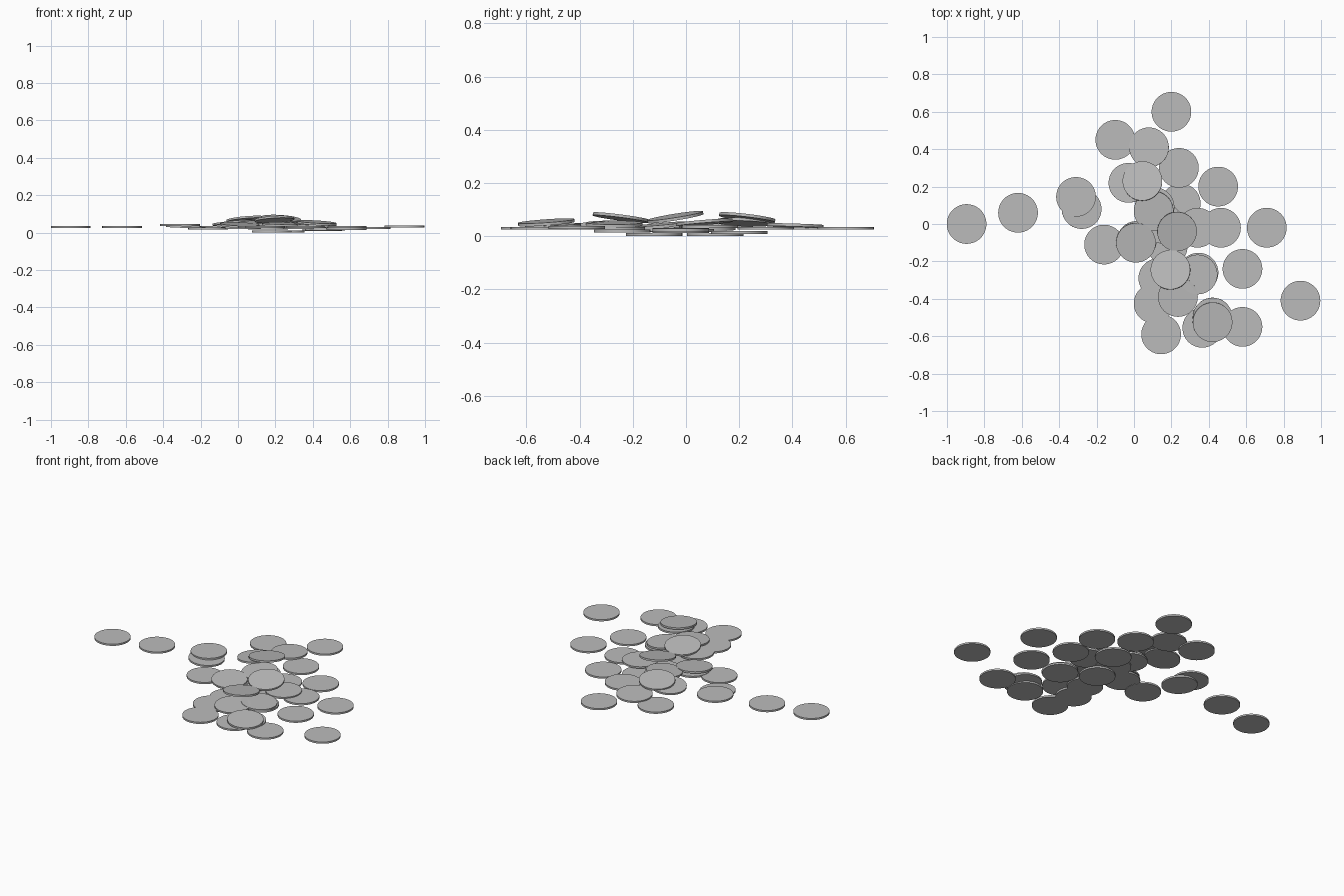
import bpy
import math
from mathutils import Vector

if "Cube" in bpy.data.objects:
    bpy.data.objects.remove(bpy.data.objects["Cube"], do_unlink=True)

RADIUS = 0.106
THICKNESS = 0.011
UNIT = 0.01  # the placements below are in hundredths

# Single flat metal colour
metal = bpy.data.materials.new("grey_metal")
metal.use_nodes = True
grey = (0.5, 0.5, 0.5, 1)
metal.diffuse_color = grey
metal.node_tree.nodes["Principled BSDF"].inputs["Base Color"].default_value = grey


def add_coin(name, x, y, z, slope_x=0, slope_y=0):
    """Add one disc centred at the given place, leaning by its slopes."""
    bpy.ops.mesh.primitive_cylinder_add(vertices=64, radius=RADIUS, depth=THICKNESS)
    coin = bpy.context.object
    coin.name = name
    coin.data.name = name
    coin.data.materials.append(metal)
    bpy.ops.object.shade_smooth_by_angle(angle=math.radians(30))
    coin.location = Vector((x, y, z)) * UNIT
    # The upper face points along the normal of the sloping plane
    normal = Vector((-slope_x * UNIT, -slope_y * UNIT, 1)).normalized()
    coin.rotation_mode = 'QUATERNION'
    coin.rotation_quaternion = Vector((0, 0, 1)).rotation_difference(normal)
    return coin


def add_coins(prefix, placements):
    """Add a numbered group of coins."""
    for number, placement in enumerate(placements, start=1):
        add_coin(f"{prefix}_coin_{number}", *placement)


# Coins scattered around the pile: x, y, height
add_coins("scattered", [
    (-89.5, 0, 3), (-62, 6, 3), (-31, 14.5, 4), (-16, -11, 2.2),
    (-10, 45, 3), (20, 60, 3), (24, 30, 3), (45, 20, 1.4),
    (46.5, -2, 1.8), (71, -2, 2.4), (58, -24, 2), (89, -41, 3.3),
    (58, -55, 3), (14.5, -59, 3), (10.5, -42.5, 3), (36.5, -55.5, 3),
])

# Coins lying flat at the bottom of the pile: x, y, height
add_coins("base", [
    (25, 11, 0.6), (18, -12, 0.6), (34, -2, 2.5), (16, 0, 2.2),
    (13, -29, 3), (34.5, -26, 3), (11, 9, 3.6), (1.5, -9, 2.4),
])

# Coins leaning on others: x, y, height, slope along x, slope along y
add_coins("leaning", [
    (-28, 8, 3, -5, 0), (8, 41, 4, 2, -3), (-3, 22, 5.3, 10, -4),
    (4.5, 23, 7, 8, -12), (10.5, 7, 5.2, 4, 8), (23, -4, 7.2, -7, 16),
    (1, -10, 4, -4, 9), (19.5, -24.5, 7, 6, -13), (34, -27, 4.6, -7, 0),
    (23.5, -39, 4.5, 0, 6), (42, -50, 3.8, -3, 4), (42, -52.5, 5.2, -6, 7),
])
